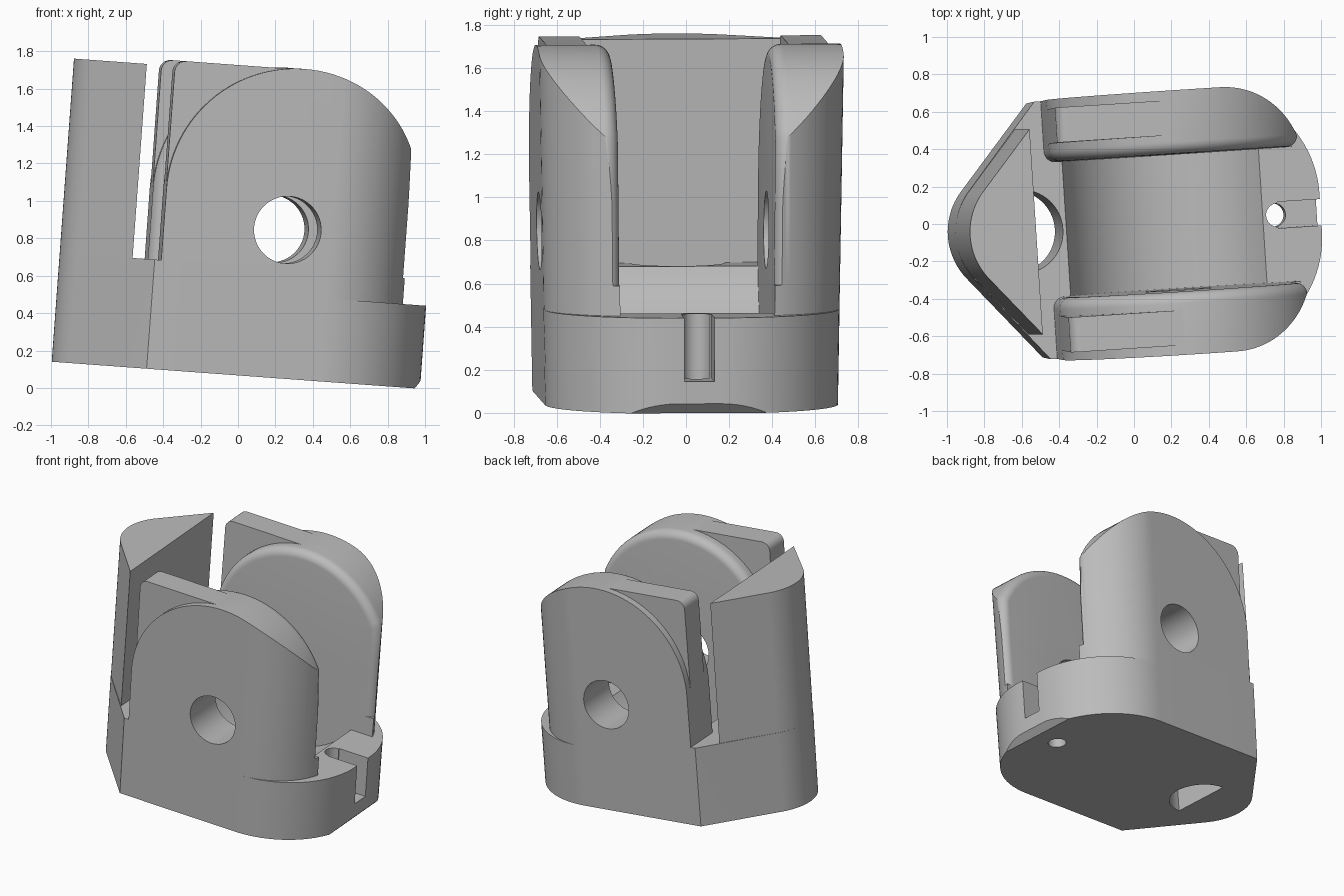
import bpy, bmesh
from math import sin, cos, radians, pi
from mathutils import Matrix

if "Cube" in bpy.data.objects:
    bpy.data.objects.remove(bpy.data.objects["Cube"])

grey = bpy.data.materials.new("plain grey")
grey.use_nodes = True
GREY = (0.5, 0.5, 0.5, 1)
grey.diffuse_color = GREY
grey.node_tree.nodes["Principled BSDF"].inputs["Base Color"].default_value = GREY


def arc(cx, cy, r, a, b, n=24):
    """Points along an arc from angle a to b in degrees."""
    angles = [radians(a + (b - a) * i / n) for i in range(n + 1)]
    return [(cx + r * cos(t), cy + r * sin(t)) for t in angles]


def circle(cx, cy, r, n=64):
    return arc(cx, cy, r, 0, 360 - 360 / n, n - 1)


def rect(x0, y0, x1, y1):
    return [(x0, y0), (x1, y0), (x1, y1), (x0, y1)]


def loft(name, rings, axis="z"):
    """Skin between equal outlines, given as (depth, points)."""
    bm = bmesh.new()
    loops = []
    for w, pts in rings:
        loops.append([bm.verts.new((u, v, w) if axis == "z" else (u, w, v))
                      for u, v in pts])
    bm.faces.new(loops[0])
    bm.faces.new(loops[-1])
    n = len(loops[0])
    for a, b in zip(loops, loops[1:]):
        for i in range(n):
            j = (i + 1) % n
            bm.faces.new((a[i], a[j], b[j], b[i]))
    bmesh.ops.recalc_face_normals(bm, faces=bm.faces)
    mesh = bpy.data.meshes.new(name)
    bm.to_mesh(mesh)
    bm.free()
    mesh.materials.append(grey)
    obj = bpy.data.objects.new(name, mesh)
    bpy.context.collection.objects.link(obj)
    return obj


def prism(name, pts, lo, hi, axis="z"):
    return loft(name, [(lo, pts), (hi, pts)], axis)


def combine(obj, tool, operation="DIFFERENCE"):
    """Apply a boolean and drop the tool."""
    mod = obj.modifiers.new("cut", "BOOLEAN")
    mod.object, mod.operation, mod.solver = tool, operation, "EXACT"
    bpy.context.view_layer.update()
    graph = bpy.context.evaluated_depsgraph_get()
    mesh = bpy.data.meshes.new_from_object(obj.evaluated_get(graph))
    obj.modifiers.clear()
    obj.data = mesh
    bpy.data.objects.remove(tool)


def mirrored(half):
    return half + [(x, -y) for x, y in reversed(half)]


# Main sizes
SIDE, INNER = 0.68, 0.355
SHELF, FLOOR, TOP = 0.445, 0.585, 1.625
WALL_X, EAR_X = -0.645, -0.5
PIN_X, PIN_Z = 0.163, 0.795

tip = arc(-0.64, 0, 0.36, 139.6, 220.4)
corner = (-0.535, SIDE)
base_half = [corner] + list(reversed(arc(0.39, 0.1, 0.58, 0, 90)))
ear_half = list(reversed(arc(0.39, 0.22, 0.46, 0, 90)))
base_plan = mirrored(base_half) + list(reversed(tip))
upper_plan = mirrored([corner] + ear_half) + list(reversed(tip))

# Base with raised platform
base = prism("base", base_plan, 0, SHELF)
combine(base, prism("platform", upper_plan, SHELF, FLOOR), "UNION")
cutters = [
    prism("front_opening", rect(0.4, -INNER, 1.2, INNER), SHELF, 1),
    prism("wheel_trough", circle(PIN_X, PIN_Z, 0.607, 128), -INNER, INNER, "y"),
    prism("drain_hole", arc(WALL_X, 0, 0.22, -90, 90, 32), -0.2, 1),
    prism("cord_hole", circle(0.74, 0, 0.063, 32), -0.2, 1),
    prism("cord_slot", rect(0.74, -0.07, 1.2, 0.07), 0.15, 0.5),
    prism("toe_chamfer", [(0.91, -0.02), (1.1, -0.02), (1.1, 0.19)], -1, 1, "y"),
]
for c in cutters:
    combine(base, c)

# Back wall
wall_plan = [(WALL_X, 0.55)] + tip + [(WALL_X, -0.55)]
back_wall = prism("back_wall", wall_plan, FLOOR, TOP)


def ear_profile(d):
    """Rounded ear outline, shrunk by d on all edges but the bottom."""
    r, zc, cx = 0.69, 0.97, 0.19
    right = 0.825
    end = 180 - 154.0
    curve = arc(cx, zc, r - d, 180, end, 48)
    curve = [(min(x, right - d), z) for x, z in curve]
    return [(EAR_X + d, FLOOR)] + curve + [(right - d, zc), (right - d, FLOOR)]


# Ears, with rounded inner rim, outer corner tab and pin hole
parts = [base, back_wall]
BEVEL = 0.06
for side, label in ((1, "left"), (-1, "right")):
    rings = []
    for i in range(9):
        t = radians(90 * i / 8)
        rings.append((side * (INNER + BEVEL * (1 - cos(t))),
                      ear_profile(BEVEL * (1 - sin(t)))))
    rings.append((side * 0.8, ear_profile(0)))
    ear = loft(label + "_ear", rings, "y")
    combine(ear, prism("plan", mirrored([(-0.6, SIDE)] + ear_half), 0.3, 2),
            "INTERSECT")
    tab_outline = ([(EAR_X, 0.95), (0.19, 0.95), (0.19, 1.655)]
                   + arc(EAR_X + 0.06, 1.595, 0.06, 90, 180, 8))
    tab = prism("tab", tab_outline, side * 0.45, side * 0.63, "y")
    combine(ear, tab, "UNION")
    combine(ear, prism("pin_hole", circle(PIN_X, PIN_Z, 0.18), -1, 1, "y"))
    parts.append(ear)

# Slight draft on the sides, then the resting tilt
tilt = (Matrix.Translation((0, 0, 0.067))
        @ Matrix.Rotation(radians(4.2), 4, "Y")
        @ Matrix.Rotation(radians(3.7), 4, "Z"))
for obj in parts:
    if obj is not back_wall:
        for v in obj.data.vertices:
            v.co.y *= 1 + 0.025 * v.co.z
    obj.data.transform(tilt)
    obj.data.shade_smooth()
    obj.data.set_sharp_from_angle(angle=radians(30))
